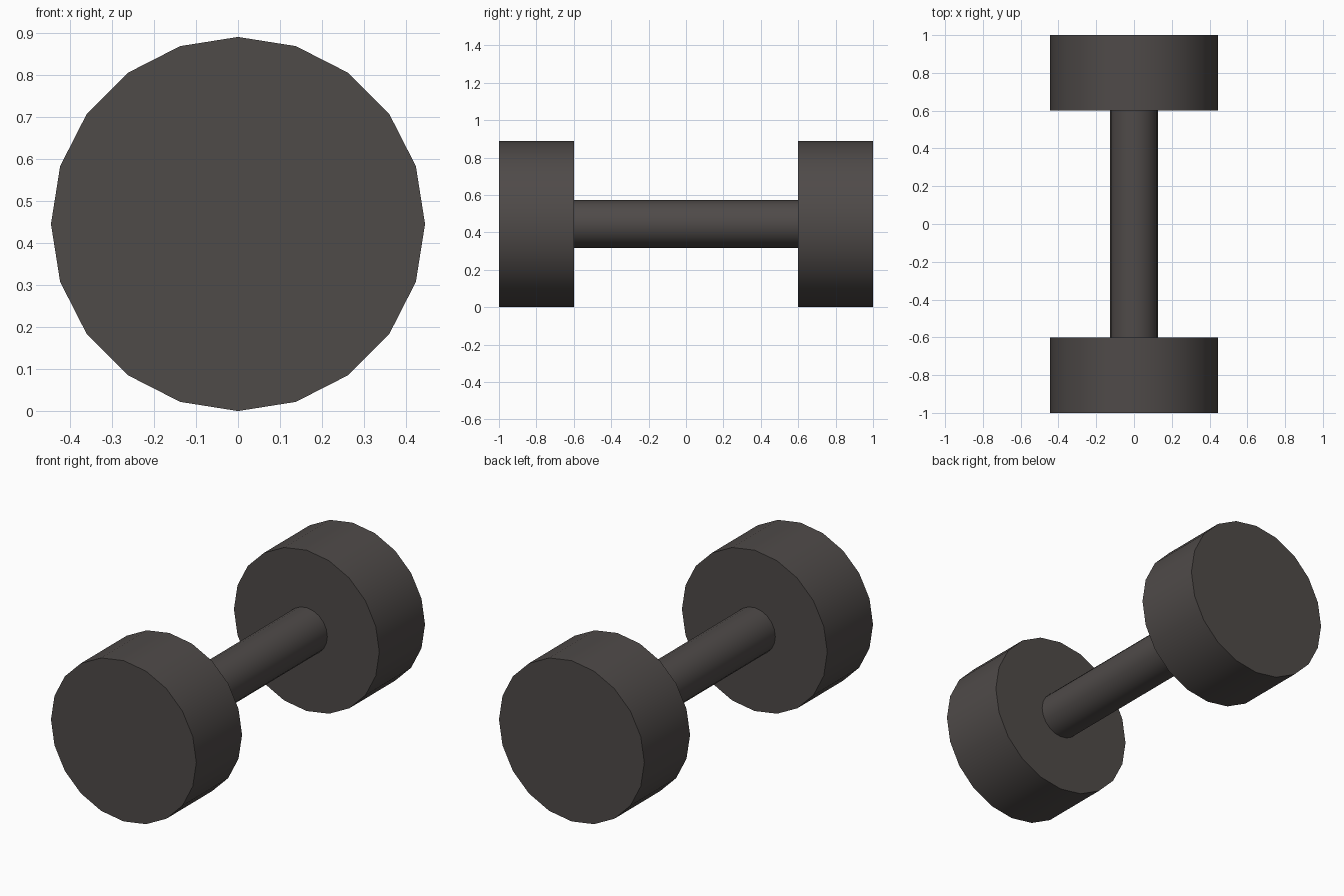
import bpy
import math

cube = bpy.data.objects.get("Cube")
if cube:
    bpy.data.objects.remove(cube, do_unlink=True)

RADIUS = 0.445      # weight radius, also the axis height
WEIGHT_LENGTH = 0.4
SIDES = 20

# Single dark iron colour
iron = bpy.data.materials.new("dark iron")
iron.use_nodes = True
colour = (0.078, 0.069, 0.066, 1)
iron.diffuse_color = colour
iron.node_tree.nodes["Principled BSDF"].inputs["Base Color"].default_value = colour


def cylinder_along_y(name, radius, length, y):
    bpy.ops.mesh.primitive_cylinder_add(
        vertices=SIDES, radius=radius, depth=length,
        location=(0, y, RADIUS), rotation=(math.pi / 2, 0, 0))
    obj = bpy.context.object
    obj.name = name
    obj.data.materials.append(iron)
    bpy.ops.object.shade_smooth_by_angle(angle=math.radians(30))
    return obj


# Handle, its ends seated just inside the weights
cylinder_along_y("handle", 0.127, 1.22, 0)

# Weights at both ends
for name, side in (("front_weight", -1), ("back_weight", 1)):
    cylinder_along_y(name, RADIUS, WEIGHT_LENGTH, side * (1 - WEIGHT_LENGTH / 2))
